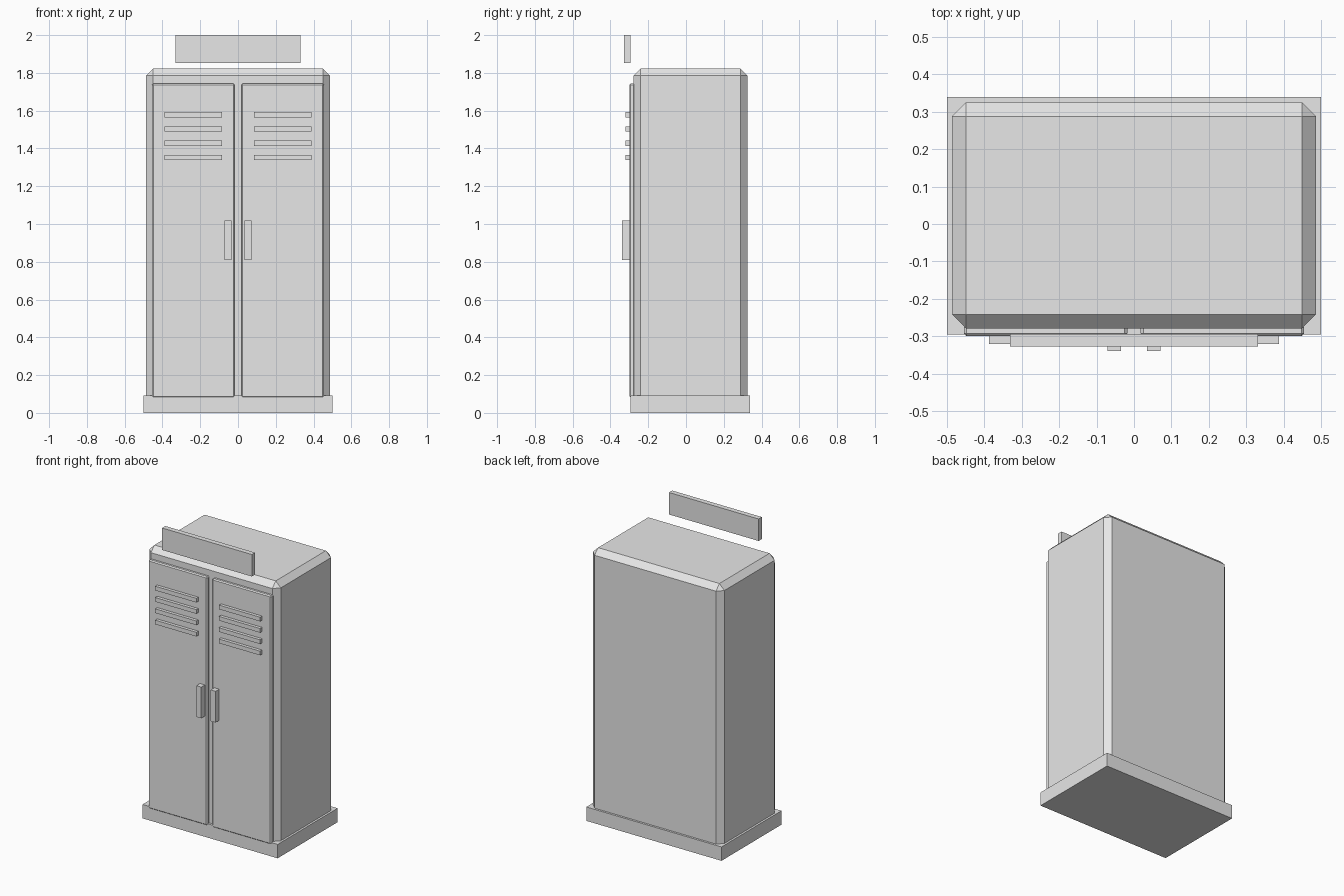
import bpy

# Remove the default cube
default = bpy.data.objects.get("Cube")
if default:
    bpy.data.objects.remove(default, do_unlink=True)

# Single painted metal colour
GREY = (0.8, 0.8, 0.8, 1.0)
metal = bpy.data.materials.new("grey_metal")
metal.use_nodes = True
metal.diffuse_color = GREY
metal.node_tree.nodes["Principled BSDF"].inputs["Base Color"].default_value = GREY


def box(name, xs, ys, zs, chamfer=0.0):
    """Box between the given limits, with an optional flat chamfer."""
    spans = (xs, ys, zs)
    bpy.ops.mesh.primitive_cube_add(size=1, location=[(a + b) / 2 for a, b in spans])
    obj = bpy.context.object
    obj.name = name
    obj.scale = [b - a for a, b in spans]
    bpy.ops.object.transform_apply(location=False, rotation=False, scale=True)
    obj.data.materials.append(metal)
    if chamfer:
        mod = obj.modifiers.new("chamfer", "BEVEL")
        mod.width = chamfer
        mod.segments = 1
    return obj


# Plinth and chamfered cabinet body
box("plinth", (-0.5, 0.5), (-0.295, 0.339), (0, 0.093))
box("cabinet_body", (-0.486, 0.486), (-0.279, 0.325), (0.045, 1.822), 0.037)

# Sign plate above the front edge
box("sign_plate", (-0.332, 0.332), (-0.328, -0.294), (1.853, 2.0))

# Doors with handles and vent slats, mirrored left and right
for side, sign in (("left", 1), ("right", -1)):
    def span(a, b):
        return tuple(sorted((sign * a, sign * b)))

    box(f"{side}_door", span(0.018, 0.455), (-0.3, -0.27), (0.081, 1.744), 0.007)
    box(f"{side}_handle", span(0.035, 0.071), (-0.339, -0.295), (0.81, 1.019))
    for i in range(4):
        z = 1.579 - i * 0.0757
        box(f"{side}_vent_slat_{i + 1}", span(0.084, 0.388), (-0.321, -0.295),
            (z - 0.014, z + 0.014))
